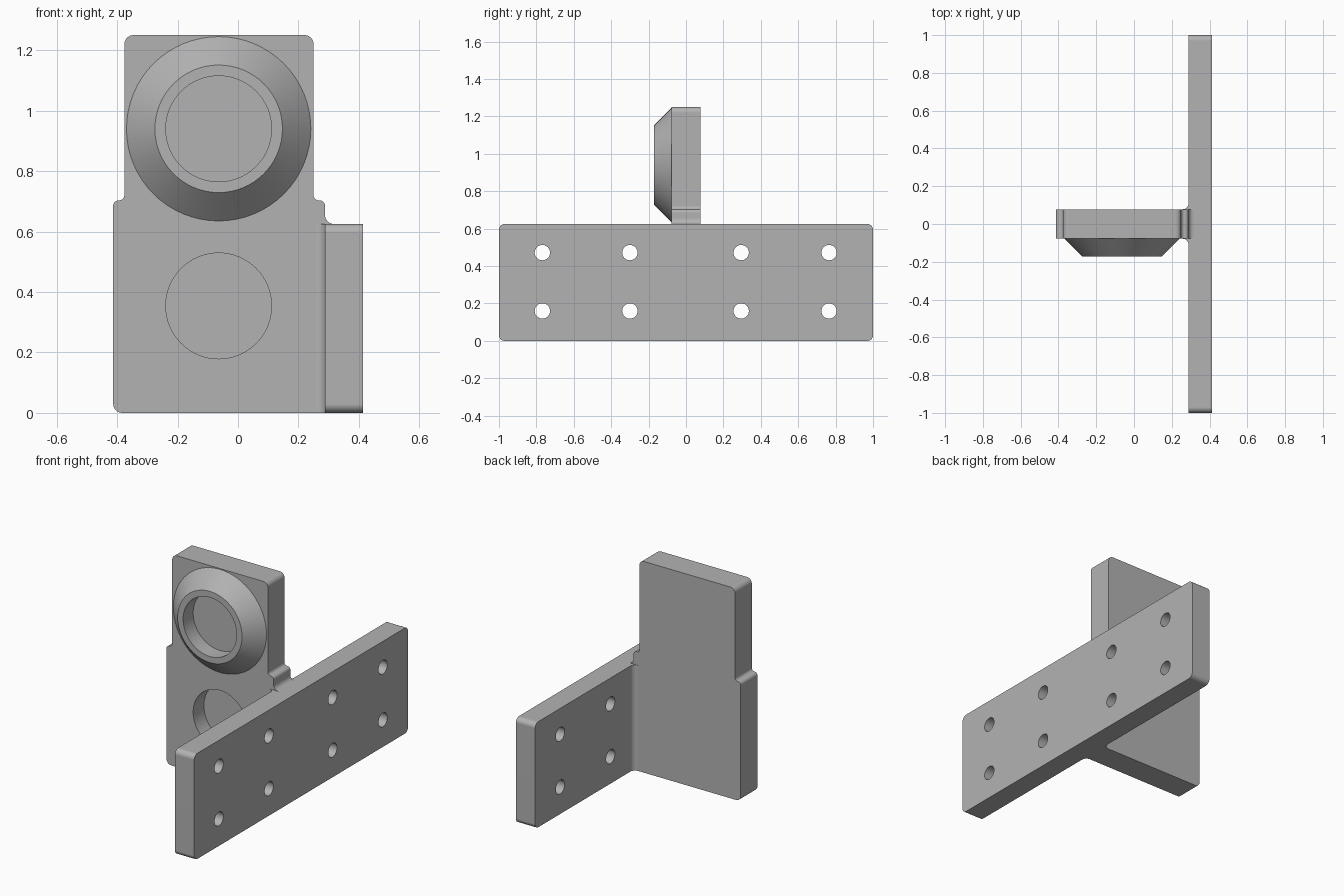
import bpy, bmesh, math
from mathutils import Vector, Matrix

cube = bpy.data.objects.get("Cube")
if cube:
    bpy.data.objects.remove(cube, do_unlink=True)

grey = bpy.data.materials.new("plain grey")
grey.use_nodes = True
colour = (0.45, 0.45, 0.45, 1)
grey.diffuse_color = colour
grey.node_tree.nodes["Principled BSDF"].inputs["Base Color"].default_value = colour

T = 0.078                     # half thickness of the upright
X_IN, X_OUT = 0.288, 0.413    # faces of the mounting plate
PLATE_H = 0.625
R = 0.03                      # common corner radius
CX = -0.064                   # centre line of boss and recess


def rounded(corners, steps=8):
    """Outline from (u, v, radius) corners, each rounded by an arc."""
    out = []
    for i, (u, v, r) in enumerate(corners):
        p = Vector((u, v))
        if r == 0:
            out.append(p)
            continue
        a = (Vector(corners[i - 1][:2]) - p).normalized()
        b = (Vector(corners[(i + 1) % len(corners)][:2]) - p).normalized()
        centre = p + (a + b) * r
        for k in range(steps + 1):
            t = k / steps * math.pi / 2
            out.append(centre - b * r * math.cos(t) - a * r * math.sin(t))
    return out


def finish(name, bm):
    bmesh.ops.recalc_face_normals(bm, faces=bm.faces)
    mesh = bpy.data.meshes.new(name)
    bm.to_mesh(mesh)
    bm.free()
    ob = bpy.data.objects.new(name, mesh)
    bpy.context.collection.objects.link(ob)
    mesh.materials.append(grey)
    return ob


def select(ob):
    bpy.ops.object.select_all(action='DESELECT')
    ob.select_set(True)
    bpy.context.view_layer.objects.active = ob


def smooth(ob):
    select(ob)
    bpy.ops.object.shade_smooth_by_angle(angle=math.radians(30))
    mod = ob.modifiers.new("Even normals", 'WEIGHTED_NORMAL')
    mod.keep_sharp = True


def prism(name, outline, axis, low, high):
    """Extrude a 2D outline along the given axis."""
    def place(p, d):
        co = [p[0], p[1]]
        co.insert(axis, d)
        return co
    bm = bmesh.new()
    face = bm.faces.new([bm.verts.new(place(p, low)) for p in outline])
    top = bmesh.ops.extrude_face_region(bm, geom=[face])["geom"]
    move = Vector(place((0, 0), high - low))
    bmesh.ops.translate(bm, vec=move, verts=[g for g in top if isinstance(g, bmesh.types.BMVert)])
    return finish(name, bm)


def drill(ob, radius, depth, centre, axis, segments):
    """Cut a round hole into the part."""
    bm = bmesh.new()
    bmesh.ops.create_cone(bm, cap_ends=True, segments=segments, radius1=radius,
                          radius2=radius, depth=depth,
                          matrix=Matrix.Translation(centre) @ Matrix.Rotation(math.pi / 2, 4, axis))
    cutter = finish("hole_cutter", bm)
    cutter.hide_render = True
    mod = ob.modifiers.new("Hole", 'BOOLEAN')
    mod.object, mod.operation, mod.solver = cutter, 'DIFFERENCE', 'EXACT'
    select(ob)
    bpy.ops.object.modifier_apply(modifier=mod.name)
    bpy.data.objects.remove(cutter, do_unlink=True)


# Upright plate with narrower shoulders and a blind round recess
S = 0.018
upright = prism("upright_plate", rounded([
    (-0.413, 0, R), (X_IN, 0, 0), (X_IN, 0.703, S), (0.25, 0.703, S),
    (0.25, 1.25, R), (-0.376, 1.25, R), (-0.376, 0.703, S), (-0.413, 0.703, S)]), 1, -T, T)
drill(upright, 0.175, 0.2, (CX, -T, 0.354), 'X', 64)
smooth(upright)

# Long mounting plate with two rows of through holes
mount = prism("mounting_plate", rounded([
    (-1, 0, R), (1, 0, R), (1, PLATE_H, R), (-1, PLATE_H, R)]), 0, X_IN, X_OUT)
for y in (-0.768, -0.3, 0.295, 0.765):
    for z in (0.16, 0.472):
        drill(mount, 0.041, 0.4, ((X_IN + X_OUT) / 2, y, z), 'Y', 32)
smooth(mount)


def cove(u, v, du, dv):
    """Concave fillet section in the inner corner at (u, v)."""
    arc = [(u + du * R * (1 - math.sin(t)), v + dv * R * (1 - math.cos(t)))
           for t in (k / 8 * math.pi / 2 for k in range(9))]
    return [(u, v)] + arc


# Fillets where the two plates meet
for side, sign in (("front", -1), ("back", 1)):
    smooth(prism(side + "_fillet", cove(X_IN, sign * T, -1, sign), 2, 0, PLATE_H))
smooth(prism("top_fillet", cove(X_IN, PLATE_H, 1, 1), 1, -T, T))

# Conical boss ring, turned around the y axis
bm = bmesh.new()
ring = [bm.verts.new((r, y, 0)) for r, y in
        ((0.305, -T), (0.211, -0.172), (0.175, -0.172), (0.175, -T))]
edges = [bm.edges.new(pair) for pair in zip(ring, ring[1:])]
bmesh.ops.spin(bm, geom=ring + edges, cent=(0, 0, 0), axis=(0, 1, 0),
               angle=2 * math.pi, steps=64, use_duplicate=False)
bmesh.ops.remove_doubles(bm, verts=bm.verts, dist=0.0005)
boss = finish("conical_boss", bm)
# The ring is open at the back, so make sure it faces outward
lip = min(boss.data.polygons, key=lambda f: f.center.y)
if lip.normal.y > 0:
    boss.data.flip_normals()
boss.location = (CX, 0, 0.94)
smooth(boss)
